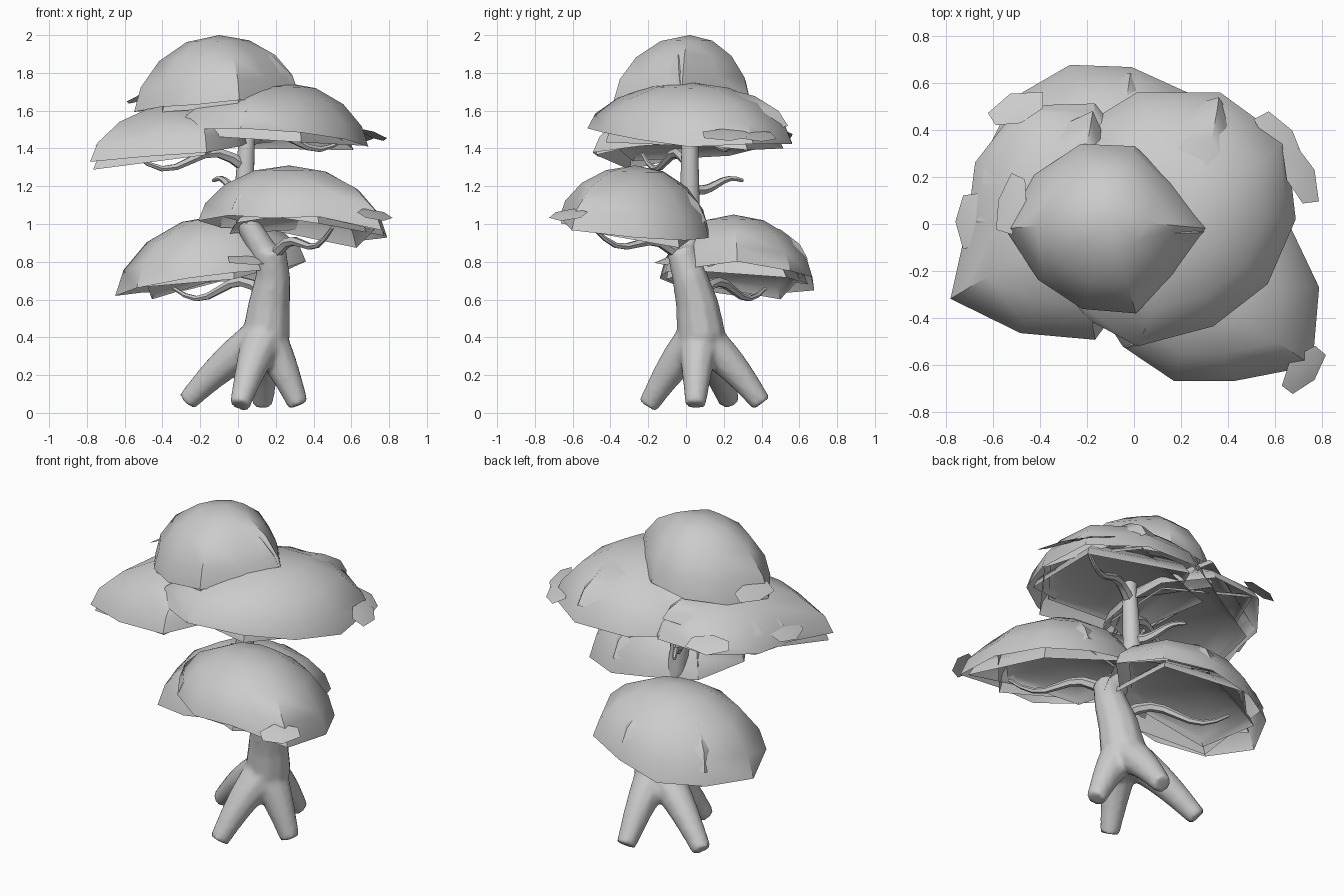
import bpy, bmesh, math, random
from mathutils import Vector, Matrix

random.seed(4)
default = bpy.data.objects.get("Cube")
if default:
    bpy.data.objects.remove(default)

SHADE = 0.6
grey = bpy.data.materials.new("light_grey")
grey.use_nodes = True
grey.diffuse_color = (SHADE, SHADE, SHADE, 1)
grey.node_tree.nodes["Principled BSDF"].inputs["Base Color"].default_value = grey.diffuse_color


def finish(obj):
    """Give an object the shared material and smooth shading."""
    bpy.ops.object.select_all(action='DESELECT')
    obj.select_set(True)
    bpy.context.view_layer.objects.active = obj
    if obj.type == 'CURVE':
        bpy.ops.object.convert(target='MESH')
        obj = bpy.context.view_layer.objects.active
    obj.data.materials.clear()
    obj.data.materials.append(grey)
    bpy.ops.object.shade_smooth_by_angle(angle=math.radians(40))
    return obj


def add_tubes(name, paths, resolution):
    """Capped tubes along paths of (position, radius) pairs."""
    curve = bpy.data.curves.new(name, 'CURVE')
    curve.dimensions = '3D'
    curve.bevel_depth = 1
    curve.bevel_resolution = resolution
    curve.use_fill_caps = True
    for path in paths:
        spline = curve.splines.new('POLY')
        spline.points.add(len(path) - 1)
        for point, (position, radius) in zip(spline.points, path):
            point.co = (*position, 1)
            point.radius = radius
    obj = bpy.data.objects.new(name, curve)
    bpy.context.collection.objects.link(obj)
    return finish(obj)


def tapered_path(start, end, thick, thin, wave, turns):
    """Tapering path that bows up (half a turn) or rises and dips (one turn)."""
    start, end = Vector(start), Vector(end)
    path = []
    for i in range(9):
        t = i / 8
        lift = Vector((0, 0, wave * math.sin(math.tau * turns * t)))
        path.append((start.lerp(end, t) + lift, thick + (thin - thick) * t))
    return path


def add_dome(bm, rim, apex, matrix):
    """Open shell rounding from an apex down to an uneven rim."""
    rings = []
    for step in range(1, 5):
        angle = step * math.pi / 8
        s, c = math.sin(angle), max(math.cos(angle), 0) ** 1.2
        ring = []
        for p in rim:
            flat = apex.lerp(p, s)
            flat.z = p.z + (apex.z - p.z) * c
            ring.append(bm.verts.new(matrix @ flat))
        rings.append(ring)
    top = bm.verts.new(matrix @ apex)
    for i in range(len(rim)):
        j = (i + 1) % len(rim)
        bm.faces.new((top, rings[0][i], rings[0][j]))
        for a, b in zip(rings, rings[1:]):
            bm.faces.new((a[i], b[i], b[j], a[j]))


def add_flap(bm, centre, turn, width, length):
    """Loose leaf sheet leaning along the rim, peaked in the middle."""
    matrix = Matrix.Translation(centre) @ Matrix.Rotation(turn, 4, 'Z')
    middle = bm.verts.new(matrix @ Vector((0, 0, width / 5)))
    edge = []
    for i in range(6):
        a = math.tau * i / 6
        reach = random.uniform(0.8, 1.1)
        local = Vector((width * math.cos(a), length * math.sin(a), -width * math.cos(a) / 2))
        edge.append(bm.verts.new(matrix @ (local * reach)))
    for i in range(6):
        bm.faces.new((middle, edge[i], edge[(i + 1) % 6]))


def add_canopy(name, apex, centre, reaches, slope, flaps=()):
    """Leaf dome over a sloping rim; reaches are rim distances at equal angles."""
    bm = bmesh.new()
    apex, centre = Vector(apex), Vector(centre)

    def rim_point(angle, reach):
        x, y = reach * math.cos(angle), reach * math.sin(angle)
        return centre + Vector((x, y, x * slope[0] + y * slope[1]))

    rim = [rim_point(math.tau * i / len(reaches), reach) for i, reach in enumerate(reaches)]
    for p in rim:
        p.z += random.uniform(-0.02, 0.02)
    add_dome(bm, rim, apex, Matrix.Identity(4))
    # Coarse tilted sheets fill the underside and break through in places
    for layer, depth in enumerate((0.95, 0.65, 0.45)):
        axis = Matrix.Rotation(math.tau * layer / 3 + apex.x, 3, 'Z') @ Vector((1, 0, 0))
        matrix = (Matrix.Translation(centre) @ Matrix.Rotation(math.radians(8), 4, axis)
                  @ Matrix.Scale(0.97 - layer * 0.05, 4) @ Matrix.Translation(-centre))
        uneven = [p + Vector((0, 0, random.uniform(0, 0.05))) for p in rim[layer % 2::2]]
        add_dome(bm, uneven, Vector((apex.x, apex.y, centre.z + (apex.z - centre.z) * depth)), matrix)
    for degrees in flaps:
        angle = math.radians(degrees)
        nearest = reaches[round(degrees * len(reaches) / 360) % len(reaches)]
        place = rim_point(angle, nearest * 0.97) + Vector((0, 0, 0.06))
        add_flap(bm, place, angle, 0.07, 0.15)
    mesh = bpy.data.meshes.new(name)
    bm.to_mesh(mesh)
    bm.free()
    obj = bpy.data.objects.new(name, mesh)
    bpy.context.collection.objects.link(obj)
    finish(obj)


# Trunk with a forked stem and four spreading roots, fused into one surface
trunk_path = [((.14, .08, .24), .1), ((.15, .08, .42), .13), ((.165, .06, .57), .115),
              ((.185, .02, .72), .095), ((.18, -.03, .87), .075)]
stem_path = [((.18, 0, .78), .08), ((.05, .01, 1), .065), ((.03, .02, 1.15), .055),
             ((.05, .02, 1.5), .045), ((0, .02, 1.74), .02)]
root_tips = [(-.27, .23, .06), (.01, -.2, .04), (.32, .05, .04), (.13, .4, .05)]
roots = [tapered_path((.14, .07, .4), tip, .12, .055, .03, .5) for tip in root_tips]
trunk = add_tubes("trunk_and_roots", [trunk_path, stem_path] + roots, 3)
trunk.modifiers.new("weld", 'WELD')
remesh = trunk.modifiers.new("fuse", 'REMESH')
remesh.mode = 'VOXEL'
remesh.voxel_size = 0.016
remesh.use_smooth_shade = True
trunk.modifiers.new("relax", 'SMOOTH').iterations = 4

# Bare branches: start, end, height of the wave
branches = {
    "lower_left_branch": ((.18, -.02, .81), (.5, -.49, .98), .05),
    "lower_right_branch": ((.14, .08, .64), (-.34, .42, .66), .05),
    "upper_right_branch": ((.04, .02, 1.3), (-.55, -.23, 1.37), .06),
    "upper_left_branch": ((.05, .02, 1.43), (.56, .27, 1.45), .05),
    "back_branch": ((.03, .02, 1.19), (-.13, .3, 1.23), -.02),
    "top_branch": ((.03, .02, 1.6), (-.26, -.06, 1.72), .03),
}
for name, (start, end, wave) in branches.items():
    add_tubes(name, [tapered_path(start, end, .033, .01, wave, 1)], 1)

# Leaf canopies
add_canopy("top_canopy", (-.1, .02, 2), (-.11, -.02, 1.65),
           (.43, .34, .37, .38, .39, .44, .37, .36, .38, .35), (.12, .05), (165,))
add_canopy("upper_left_canopy", (.24, .02, 1.75), (.19, .02, 1.45),
           (.5, .57, .57, .57, .6, .5, .62, .57, .48, .47), (-.05, -.06), (20, 38))
add_canopy("upper_right_canopy", (-.25, 0, 1.65), (-.33, .01, 1.4),
           (.38, .44, .53, .52, .43, .38, .56, .5, .53, .43), (.05, .09), (110, 180))
add_canopy("lower_left_canopy", (.27, -.27, 1.31), (.3, -.27, .99),
           (.49, .45, .41, .41, .49, .51, .43, .42, .42, .57), (-.09, -.1), (-40,))
add_canopy("lower_right_canopy", (-.08, .25, 1.05), (-.14, .27, .7),
           (.5, .48, .42, .43, .46, .51, .49, .43, .4, .46), (.17, -.06), (-60,))
